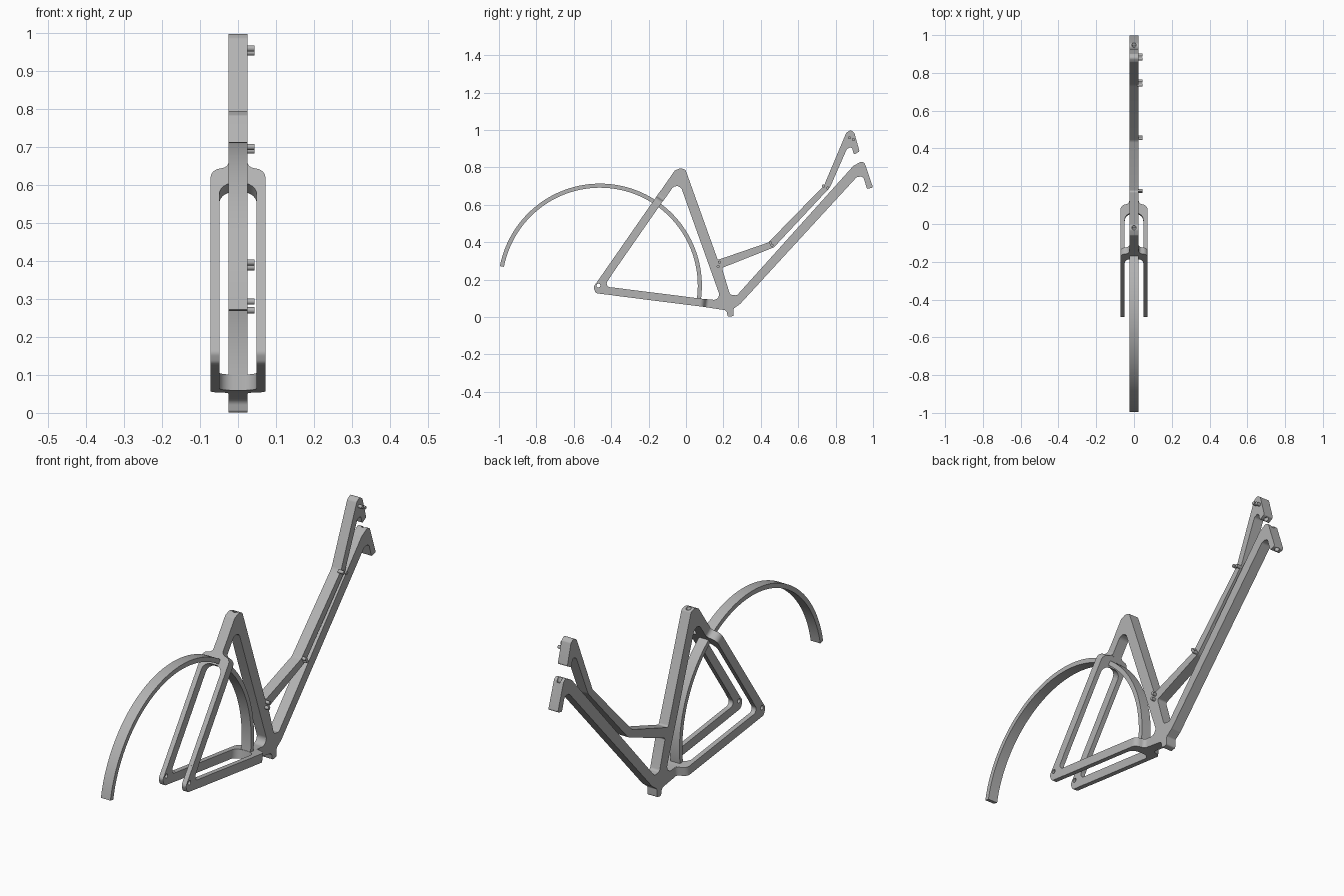
import bpy, bmesh, math
from mathutils import Vector

old = bpy.data.objects.get("Cube")
if old:
    bpy.data.objects.remove(old, do_unlink=True)

X, Y, Z = Vector((1, 0, 0)), Vector((0, 1, 0)), Vector((0, 0, 1))
HALF = 0.025        # half width of the main tubes
STAY = 0.042        # depth of the stays

grey = bpy.data.materials.new("light_grey")
grey.use_nodes = True
colour = (0.45, 0.45, 0.45, 1)
grey.diffuse_color = colour
grey.node_tree.nodes["Principled BSDF"].inputs["Base Color"].default_value = colour


def finish(name, bm):
    bmesh.ops.recalc_face_normals(bm, faces=bm.faces)
    mesh = bpy.data.meshes.new(name)
    bm.to_mesh(mesh)
    bm.free()
    mesh.materials.append(grey)
    obj = bpy.data.objects.new(name, mesh)
    bpy.context.collection.objects.link(obj)
    return obj


def smooth(obj):
    bpy.ops.object.select_all(action='DESELECT')
    obj.select_set(True)
    bpy.context.view_layer.objects.active = obj
    bpy.ops.object.shade_smooth_by_angle(angle=math.radians(30))


def rounded(corners, steps=6):
    """Outline with corners (a, b, radius) turned into arcs."""
    out = []
    count = len(corners)
    for i, c in enumerate(corners):
        p = Vector(c[:2])
        if len(c) < 3:
            out.append(p)
            continue
        a = Vector(corners[i - 1][:2]) - p
        b = Vector(corners[(i + 1) % count][:2]) - p
        half = a.angle(b) / 2
        t = min(c[2] / math.tan(half), 0.48 * a.length, 0.48 * b.length)
        r = t * math.tan(half)
        a, b = a.normalized(), b.normalized()
        centre = p + (a + b).normalized() * r / math.sin(half)
        start, end = p + a * t - centre, p + b * t - centre
        for k in range(steps + 1):
            out.append(centre + start.lerp(end, k / steps).normalized() * r)
    return out


def circle(a, b, r, n=16):
    return [Vector((a + r * math.cos(math.tau * k / n), b + r * math.sin(math.tau * k / n)))
            for k in range(n)]


def prism(name, loops, near, far, origin=Vector(), u=Y, v=Z):
    """Fill the loops in the u-v plane and extrude along the normal."""
    n = u.cross(v)
    bm = bmesh.new()
    for loop in loops:
        verts = [bm.verts.new(origin + u * p[0] + v * p[1] + n * near) for p in loop]
        for i, vert in enumerate(verts):
            bm.edges.new((verts[i - 1], vert))
    bmesh.ops.triangle_fill(bm, edges=bm.edges[:], use_beauty=True)
    top = bmesh.ops.extrude_face_region(bm, geom=bm.faces[:], use_keep_orig=True)
    moved = [g for g in top["geom"] if isinstance(g, bmesh.types.BMVert)]
    bmesh.ops.translate(bm, verts=moved, vec=n * (far - near))
    bmesh.ops.dissolve_limit(bm, angle_limit=0.01, verts=bm.verts[:], edges=bm.edges[:])
    obj = finish(name, bm)
    smooth(obj)
    return obj


def add_rod(bm, start, end, radius):
    axis = end - start
    matrix = axis.to_track_quat('Z', 'Y').to_matrix().to_4x4()
    matrix.translation = (start + end) / 2
    bmesh.ops.create_cone(bm, cap_ends=True, segments=16, radius1=radius,
                          radius2=radius, depth=axis.length, matrix=matrix)


# Main frame: seat mast, top tube, head lugs, down tube and crank lug
frame_outline = [
    (-.155, .646), (-.06, .783, .015), (-.03, .795, .02), (-.003, .788, .012),
    (.17, .305, .01), (.44, .398, .04), (.738, .703, .05),
    (.857, .985, .015), (.88, 1.0, .015), (.9, .985, .01),
    (.928, .885, .008), (.897, .868, .006), (.887, .91, .015), (.86, .898, .015),
    (.77, .693, .05), (.47, .372, .04), (.192, .262, .01),
    (.235, .12, .015), (.272, .115, .015),
    (.895, .808, .02), (.95, .838, .02), (1.0, .692, .008), (.968, .684, .006),
    (.947, .752, .02), (.913, .748, .02),
    (.29, .07, .02), (.255, .045, .01), (.255, .005, .008), (.223, 0, .008),
    (.217, .035, .02), (.1, .053), (.1, .096), (.19, .088, .03),
    (-.041, .735, .03), (-.12, .622)]
frame = prism("main_frame", [rounded(frame_outline)], -HALF, HALF)

# Post socket and steering sockets
sockets = bmesh.new()
for start, end in (((-.03, .82), (-.01, .765)), ((.936, .86), (.952, .81)),
                   ((.976, .715), (.99, .672)), ((.905, .893), (.917, .86))):
    add_rod(sockets, Vector((0, *start)), Vector((0, *end)), .011)
cutter = finish("socket_cutter", sockets)
cutter.hide_render = True
cut = frame.modifiers.new("sockets", 'BOOLEAN')
cut.operation = 'DIFFERENCE'
cut.solver = 'EXACT'
cut.object = cutter
bpy.context.view_layer.objects.active = frame
bpy.ops.object.modifier_apply(modifier=cut.name)
bpy.data.objects.remove(cutter, do_unlink=True)
smooth(frame)

# Forked stays: a wishbone outline extruded across the stay depth
right_half = [(.049, .07), (.072, .07), (.072, .56, .045), (HALF, .57, .02), (HALF, .61)]
left_half = [(-c[0], *c[1:]) for c in reversed(right_half)]
arch = [(-.049, .518, .035), (.049, .518, .035)]
wishbone = rounded(right_half + left_half + arch)
for name, origin, direction in (("seat_stays", (0, -.464, .167), (0, .571, .821)),
                                ("chain_stays", (0, -.46, .145), (0, .992, -.125))):
    prism(name, [wishbone], -STAY / 2, STAY / 2, Vector(origin), X,
          Vector(direction).normalized())

# Dropouts joining the stays at the wheel axle
dropout = rounded([(-.44, .238), (-.495, .16, .02), (-.483, .127, .02), (-.36, .112),
                   (-.36, .153), (-.439, .163, .02), (-.4, .22)])
for side, near in (("left", .049), ("right", -.072)):
    prism(side + "_dropout", [dropout, circle(-.468, .168, .01)], near, near + .023)

# Mudguard arc around the axle
arc = [math.radians(169 - 178 * k / 64) for k in range(65)]
ring = [Vector((math.cos(a), math.sin(a))) for a in arc]
guard = [p * .545 for p in ring] + [p * .523 for p in reversed(ring)]
prism("mudguard", [guard], -HALF, HALF, Vector((0, -.46, .168)))

# Cable guide pins on the left side
pins = bmesh.new()
for y, z in ((.874, .959), (.895, .948), (.735, .7), (.758, .69),
             (.452, .396), (.46, .383), (.178, .293), (.172, .27)):
    add_rod(pins, Vector((.015, y, z)), Vector((.044, y, z)), .008)
smooth(finish("cable_guides", pins))
